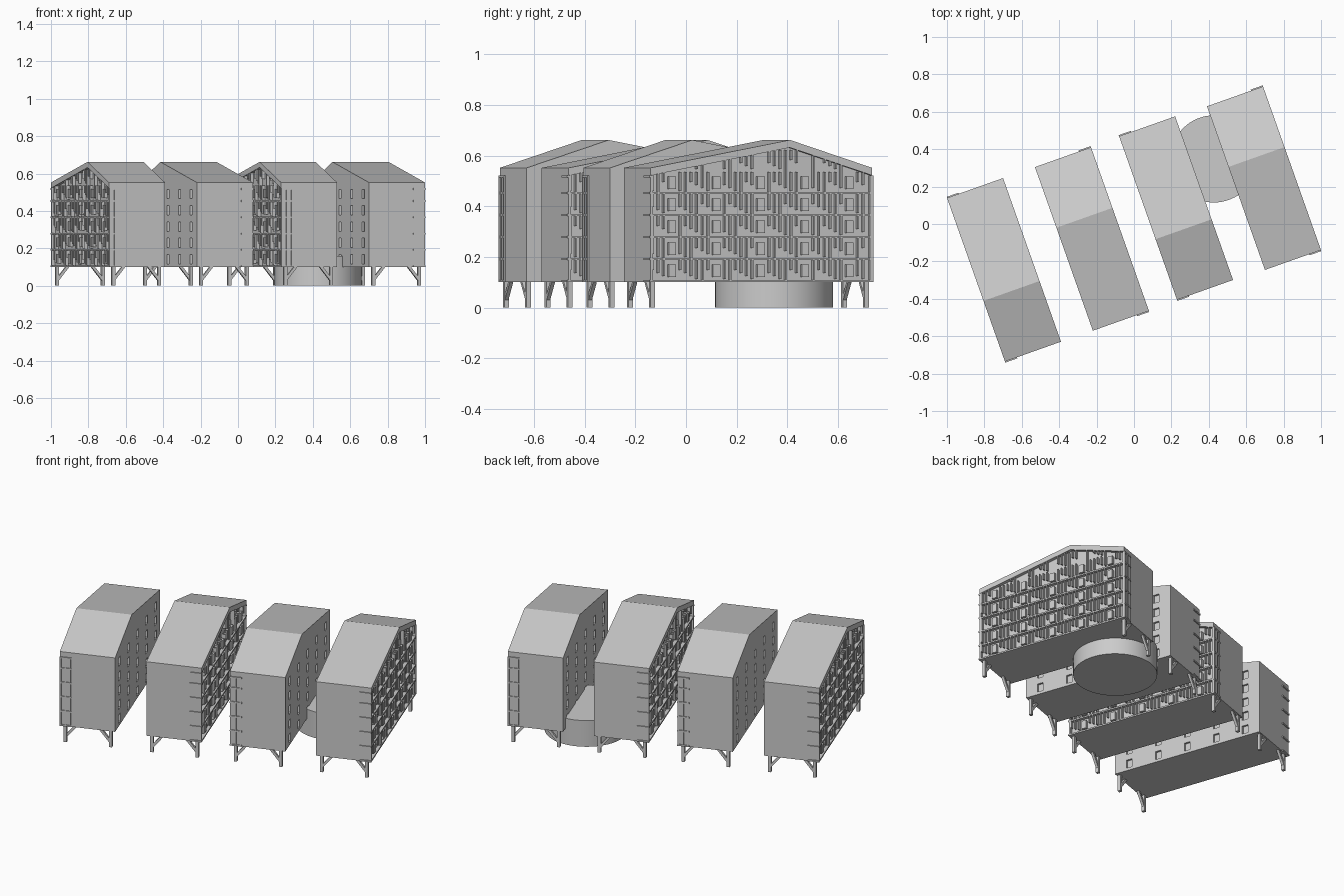
import bpy, bmesh, math
from mathutils import Matrix, Vector

if "Cube" in bpy.data.objects:
    bpy.data.objects.remove(bpy.data.objects["Cube"])

W, L = 0.159, 0.464            # half width / half length of a block
BASE, EAVE, PEAK, RIDGE = 0.10, 0.552, 0.662, -0.12
WALL = -W + 0.02               # recessed wall behind the slatted facade
BAND, PITCH, FLOORS = 0.03, 0.087, 5
COLS = [0.186 * k for k in range(-2, 3)]


def roof_z(y):
    t = (y - RIDGE) / (L - RIDGE) if y > RIDGE else (RIDGE - y) / (L + RIDGE)
    return PEAK + (EAVE - PEAK) * t


def add_box(bm, x0, x1, y0, y1, z0, z1):
    m = Matrix.Translation(((x0 + x1) / 2, (y0 + y1) / 2, (z0 + z1) / 2)) @ \
        Matrix.Diagonal((x1 - x0, y1 - y0, z1 - z0, 1))
    bmesh.ops.create_cube(bm, size=1, matrix=m)


def add_prism(bm, profile, x0, x1):
    """Extrude a (y, z) profile along x."""
    f = bm.faces.new([bm.verts.new((x0, y, z)) for y, z in profile])
    r = bmesh.ops.extrude_face_region(bm, geom=[f])
    bmesh.ops.translate(bm, vec=(x1 - x0, 0, 0),
                        verts=[g for g in r["geom"] if isinstance(g, bmesh.types.BMVert)])
    bmesh.ops.recalc_face_normals(bm, faces=bm.faces)


def add_beam(bm, a, b, w):
    """Square bar between two points."""
    a, b = Vector(a), Vector(b)
    d = b - a
    m = Matrix.Translation((a + b) / 2) @ d.to_track_quat('Z', 'X').to_matrix().to_4x4() @ \
        Matrix.Diagonal((w, w, d.length, 1))
    bmesh.ops.create_cube(bm, size=1, matrix=m)


def to_mesh(bm, name):
    me = bpy.data.meshes.new(name)
    bm.to_mesh(me)
    bm.free()
    return me


def new_object(name, me):
    ob = bpy.data.objects.new(name, me)
    bpy.context.collection.objects.link(ob)
    return ob


parts = {}

# body with recessed windows on the plain long side
bm = bmesh.new()
add_prism(bm, [(-L, BASE), (L, BASE), (L, EAVE - BAND), (RIDGE, PEAK - BAND), (-L, EAVE - BAND)], WALL, W)
body = new_object("body", to_mesh(bm, "body"))
bm = bmesh.new()
for y in COLS:
    for k in range(FLOORS):
        z = 0.142 + PITCH * k
        add_box(bm, W - 0.012, W + 0.02, y - 0.018, y + 0.018, z - 0.025, z + 0.025)
cutter = new_object("window_cutter", to_mesh(bm, "window_cutter"))
cutter.hide_render = True
mod = body.modifiers.new("windows", 'BOOLEAN')
mod.operation, mod.object, mod.solver = 'DIFFERENCE', cutter, 'EXACT'
dg = bpy.context.evaluated_depsgraph_get()
parts["body"] = bpy.data.meshes.new_from_object(body.evaluated_get(dg))
bpy.data.objects.remove(body)
bpy.data.objects.remove(cutter)

# roof band overhanging the facade
bm = bmesh.new()
add_prism(bm, [(-L, EAVE), (RIDGE, PEAK), (L, EAVE), (L, EAVE - BAND), (RIDGE, PEAK - BAND), (-L, EAVE - BAND)], -W, W)
parts["roof"] = to_mesh(bm, "roof")

# floor slabs wrapping around both ends
bm = bmesh.new()
for k in range(FLOORS + 1):
    z = BASE + PITCH * k
    h = 0.009
    if k < FLOORS:
        add_box(bm, -W, WALL + 0.002, -L, L, z, z + h)
    else:
        z -= 0.022
    for s in (-1, 1):
        y0, y1 = sorted((s * (L - 0.004), s * (L + 0.006)))
        add_box(bm, -W, -W + 0.068, y0, y1, z, z + h)
parts["floor_slabs"] = to_mesh(bm, "floor_slabs")

# staggered vertical fins on the facade, full fins on one end
bm = bmesh.new()
STEP = 0.186 / 8
for k in range(FLOORS + 1):
    z0 = BASE + PITCH * k
    for i in range(-19, 20):
        y = (i + 0.5) * STEP
        top = min(z0 + PITCH, roof_z(y) - BAND + 0.003)
        if min(abs(y - c) for c in COLS) < 0.02 or abs(y) > L - 0.005:
            continue
        start = z0 + PITCH * 0.14 * ((i + 3 * k) % 5)
        if top - start > 0.012:
            add_box(bm, -W + 0.002, WALL + 0.002, y - 0.003, y + 0.003, start, top)
for x in (-0.154, -0.126, -0.099):
    add_box(bm, x - 0.004, x + 0.004, -L - 0.006, -L + 0.004, BASE, EAVE - BAND)
for s in (-1, 1):
    add_box(bm, -W, WALL + 0.002, s * (L - 0.004) - 0.004, s * (L - 0.004) + 0.004, BASE, EAVE - BAND)
parts["facade_fins"] = to_mesh(bm, "facade_fins")

# projecting window boxes on the slatted facade
bm = bmesh.new()
for y in COLS:
    for k in range(FLOORS):
        z = 0.145 + PITCH * k
        add_box(bm, -W + 0.003, WALL + 0.002, y - 0.015, y + 0.015, z - 0.025, z + 0.025)
parts["facade_windows"] = to_mesh(bm, "facade_windows")

# legs with inward struts at the four corners
bm = bmesh.new()
for sx in (-1, 1):
    for sy in (-1, 1):
        x, y = sx * 0.13, sy * (L - 0.015)
        add_box(bm, x - 0.009, x + 0.009, y - 0.009, y + 0.009, 0, BASE + 0.002)
        add_beam(bm, (x, y, 0.03), (x - sx * 0.06, y, BASE + 0.004), 0.015)
parts["legs"] = to_mesh(bm, "legs")

# four blocks, every second one turned around
centres = [(-0.695, -0.245), (-0.225, -0.08), (0.225, 0.085), (0.695, 0.245)]
for n, (cx, cy) in enumerate(centres):
    for name, me in parts.items():
        ob = new_object(f"block_{n + 1}_{name}", me)
        ob.location = (cx, cy, 0)
        ob.rotation_euler.z = math.radians(19.5 + 180 * (n % 2))

# round pavilion between the last two blocks
bpy.ops.mesh.primitive_cylinder_add(vertices=64, radius=0.233, depth=0.16, location=(0.428, 0.348, 0.08))
bpy.context.object.name = "round_pavilion"
bpy.ops.object.shade_smooth_by_angle()
